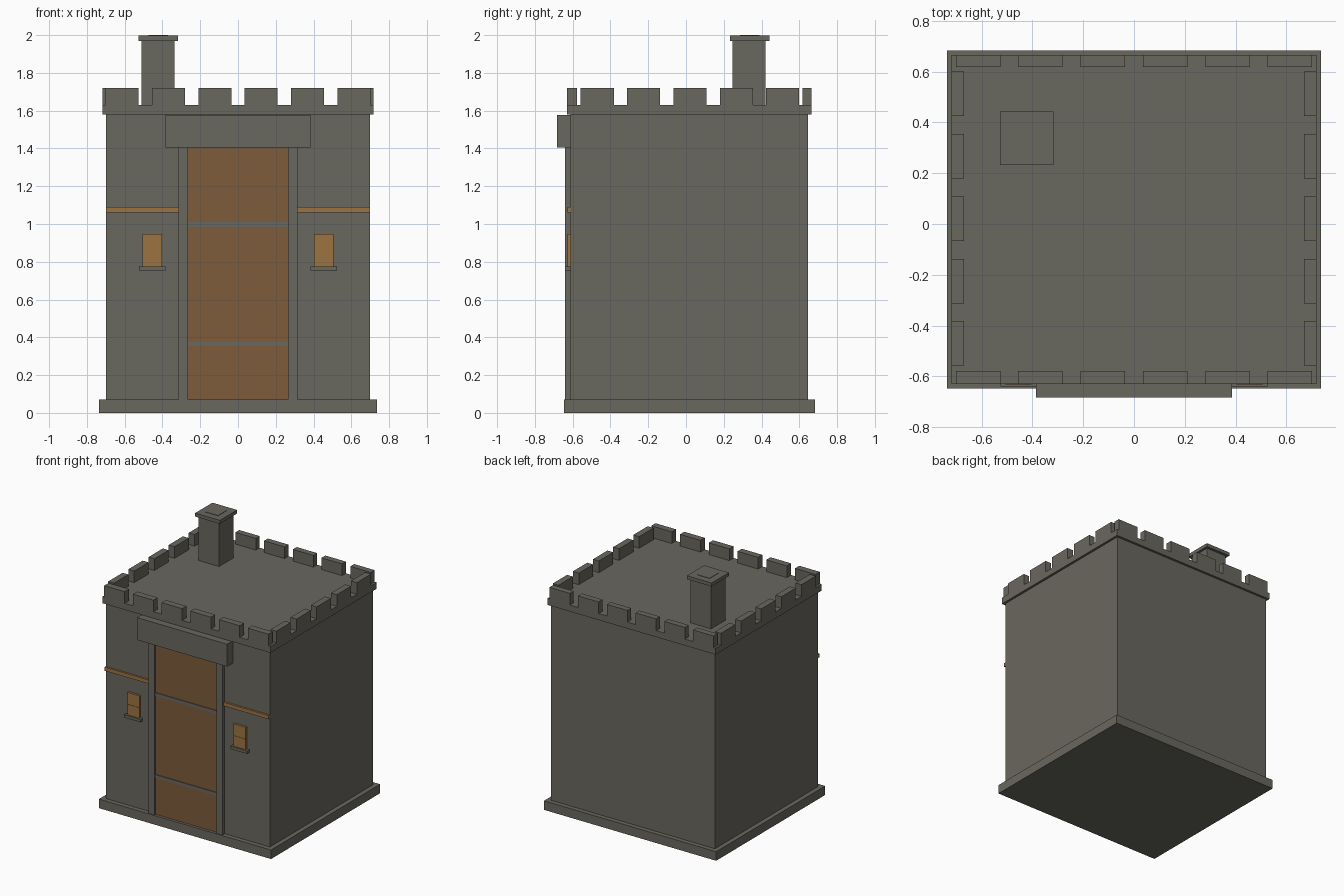
import bpy, bmesh

cube = bpy.data.objects.get("Cube")
if cube:
    bpy.data.objects.remove(cube, do_unlink=True)


def material(name, rgb):
    m = bpy.data.materials.new(name)
    m.use_nodes = True
    m.diffuse_color = (*rgb, 1)
    bsdf = next(n for n in m.node_tree.nodes if n.type == 'BSDF_PRINCIPLED')
    bsdf.inputs["Base Color"].default_value = (*rgb, 1)
    bsdf.inputs["Roughness"].default_value = 0.9
    return m


STONE = material("grey_stone", (0.141, 0.136, 0.114))
WOOD = material("brown_wood", (0.205, 0.108, 0.043))
AMBER = material("amber_trim", (0.335, 0.175, 0.054))


def boxes(name, mat, *ranges):
    """One object made of boxes given as (x0, x1, y0, y1, z0, z1)."""
    bm = bmesh.new()
    for x0, x1, y0, y1, z0, z1 in ranges:
        for v in bmesh.ops.create_cube(bm, size=1)["verts"]:
            v.co = (x0 + (v.co.x + 0.5) * (x1 - x0),
                    y0 + (v.co.y + 0.5) * (y1 - y0),
                    z0 + (v.co.z + 0.5) * (z1 - z0))
    mesh = bpy.data.meshes.new(name)
    bm.to_mesh(mesh)
    bm.free()
    mesh.materials.append(mat)
    ob = bpy.data.objects.new(name, mesh)
    bpy.context.collection.objects.link(ob)
    return ob


def both_sides(name, mat, x0, x1, *rest):
    """A box on the model's left and its mirrored twin on the right."""
    boxes("left_" + name, mat, (x0, x1, *rest))
    boxes("right_" + name, mat, (-x1, -x0, *rest))


# Main masses
boxes("plinth", STONE, (-0.735, 0.735, -0.647, 0.682, 0, 0.07))
boxes("walls", STONE, (-0.70, 0.70, -0.612, 0.647, 0.07, 1.58))
boxes("roof_slab", STONE, (-0.718, 0.718, -0.63, 0.665, 1.58, 1.63))

# Battlements: six blocks along front and back, five along each side
STEP, HALF, TOP = 0.2455, 0.0875, 1.72
row_x = [(i - 2.5) * STEP for i in range(6)]
row_y = [0.021 + (i - 2) * STEP for i in range(5)]
for name, y0, y1 in (("front", -0.63, -0.578), ("back", 0.618, 0.665)):
    boxes(name + "_battlements", STONE,
          *[(x - HALF, x + HALF, y0, y1, 1.63, TOP) for x in row_x])
for name, x0, x1 in (("left", 0.668, 0.718), ("right", -0.718, -0.668)):
    boxes(name + "_battlements", STONE,
          *[(x0, x1, y - HALF, y + HALF, 1.63, TOP) for y in row_y])

# Chimney
boxes("chimney_stack", STONE, (-0.51, -0.335, 0.247, 0.422, 1.63, 1.97))
boxes("chimney_cap", STONE, (-0.528, -0.317, 0.232, 0.442, 1.97, 1.997))
boxes("chimney_flue", STONE, (-0.475, -0.37, 0.285, 0.39, 1.997, 2.0))

# Doorway
boxes("door", WOOD, (-0.265, 0.265, -0.626, -0.612, 0.07, 1.405))
boxes("door_straps", STONE,
      *[(-0.265, 0.265, -0.632, -0.612, z, z + 0.026) for z in (0.353, 0.985)])
both_sides("door_jamb", STONE, 0.265, 0.315, -0.64, -0.612, 0.07, 1.405)
boxes("lintel", STONE, (-0.385, 0.385, -0.682, -0.612, 1.405, 1.578))

# Trim band and windows
both_sides("trim_band", AMBER, 0.315, 0.70, -0.627, -0.612, 1.062, 1.09)
both_sides("window", AMBER, 0.403, 0.505, -0.628, -0.612, 0.775, 0.948)
both_sides("window_bar", AMBER, 0.403, 0.505, -0.631, -0.628, 0.848, 0.858)
both_sides("window_sill", STONE, 0.385, 0.525, -0.64, -0.612, 0.753, 0.775)
